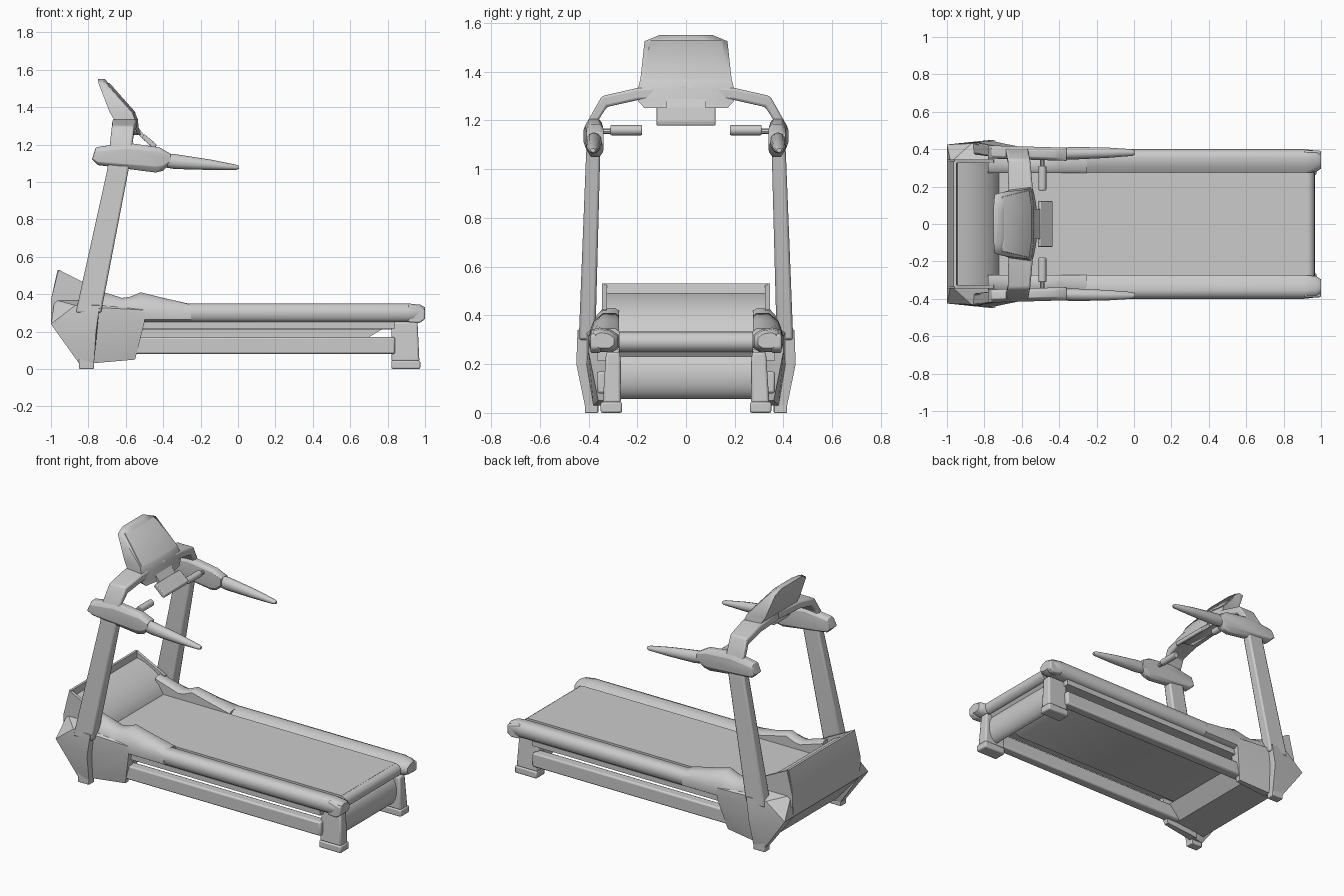
import bpy, bmesh, math

cube = bpy.data.objects.get("Cube")
if cube:
    bpy.data.objects.remove(cube, do_unlink=True)

grey = bpy.data.materials.new("light_grey")
grey.use_nodes = True
grey.diffuse_color = (0.6, 0.6, 0.6, 1)
grey.node_tree.nodes["Principled BSDF"].inputs["Base Color"].default_value = (0.6, 0.6, 0.6, 1)


def finish(name, bm, mirror=False, bevel=0, angle=35):
    bmesh.ops.recalc_face_normals(bm, faces=bm.faces)
    mesh = bpy.data.meshes.new(name)
    bm.to_mesh(mesh)
    bm.free()
    mesh.materials.append(grey)
    mesh.shade_smooth()
    mesh.set_sharp_from_angle(angle=math.radians(angle))
    obj = bpy.data.objects.new(name, mesh)
    bpy.context.collection.objects.link(obj)
    if bevel:
        mod = obj.modifiers.new("Bevel", 'BEVEL')
        mod.width, mod.segments, mod.limit_method = bevel, 2, 'ANGLE'
    if mirror:
        mod = obj.modifiers.new("Mirror", 'MIRROR')
        mod.use_axis = (False, True, False)
        mod.use_mirror_merge = False
    return obj


def loft(name, rings, **kw):
    """Skin a row of rings that have equal point counts, with capped ends."""
    bm = bmesh.new()
    rows = [[bm.verts.new(p) for p in ring] for ring in rings]
    n = len(rows[0])
    for a, b in zip(rows, rows[1:]):
        for i in range(n):
            j = (i + 1) % n
            bm.faces.new((a[i], a[j], b[j], b[i]))
    bm.faces.new(rows[0])
    bm.faces.new(rows[-1])
    return finish(name, bm, **kw)


def prism(name, profile, y0, y1, **kw):
    """Extrude an x-z outline between two y positions."""
    return loft(name, [[(x, y, z) for x, z in profile] for y in (y0, y1)], **kw)


def box(name, x0, x1, y0, y1, z0, z1, **kw):
    return prism(name, [(x0, z0), (x1, z0), (x1, z1), (x0, z1)], y0, y1, **kw)


def hull(name, points, **kw):
    bm = bmesh.new()
    for p in points:
        bm.verts.new(p)
    bmesh.ops.convex_hull(bm, input=bm.verts)
    junk = [v for v in bm.verts if not v.link_faces]
    bmesh.ops.delete(bm, geom=junk, context='VERTS')
    bmesh.ops.dissolve_limit(bm, angle_limit=0.02, verts=bm.verts, edges=bm.edges)
    return finish(name, bm, **kw)


def ellipse(cx, cz, rx, rz, n=16, start=0, sweep=math.tau):
    return [(cx + rx * math.cos(start + sweep * i / n), cz + rz * math.sin(start + sweep * i / n))
            for i in range(n + (sweep < 6))]


# Running deck with a shallow belly, and rear roller
prism("running_deck", [(-.74, .21), (.90, .21), (.93, .25), (.93, .333), (-.74, .333)], -.275, .275)
prism("deck_belly", [(-.70, .17), (.70, .17), (.77, .212), (-.70, .212)], -.265, .265)
prism("rear_roller", ellipse(.925, .291, .042, .042), -.275, .275)

# Side rails: inner slope, rounded outer edge, tapered ends
section = [(.272, .27), (.272, .318), (.31, .342), (.355, .35), (.385, .342), (.40, .31), (.395, .268),
           (.37, .25), (.30, .25)]
rings = [[(x, .335 + (y - .335) * s, .295 + (z - .295) * s) for y, z in section]
         for x, s in ((-.70, 1), (.91, 1), (.975, .88), (1.0, .62))]
loft("side_rail", rings, mirror=True, angle=50)
box("rail_skirt", -.60, .84, .27, .365, .215, .26, mirror=True)
hull("rail_end_cap", [(x, y, z) for x, z in ((.91, .345), (.91, .25), (.97, .245), (1, .265), (1, .32))
                      for y in (.35, .392)], mirror=True, bevel=.008)

# Lower frame, rear legs and feet
box("base_rail", -.62, .84, .30, .365, .08, .17, mirror=True, bevel=.01)
hull("rear_leg", [(x, y, z) for x, z, ys in ((.82, .04, (.267, .342)), (.97, .04, (.267, .342)),
     (.82, .25, (.27, .328)), (.96, .25, (.27, .328))) for y in ys], mirror=True, bevel=.01)
box("rear_foot", .82, .975, .262, .35, 0, .045, mirror=True, bevel=.008)
prism("rear_cross_panel", ellipse(.88, .155, .06, .097, 12, -math.pi / 2, math.pi), -.28, .28)

# Motor hood with a raised front lip and thin side wings
prism("motor_hood", [(-1, .24), (-1, .37), (-.965, .53), (-.95, .53), (-.945, .49), (-.89, .475),
                     (-.82, .44), (-.76, .39), (-.72, .33), (-.70, .2), (-.54, .17), (-.62, .08),
                     (-.84, .06)], -.335, .335, angle=40)
prism("hood_wing", [(-1, .30), (-1, .37), (-.96, .53), (-.87, .485), (-.75, .425), (-.72, .30)],
      .325, .345, mirror=True)

# Faceted shroud in front of each upright, and the slimmer body behind it
hull("upright_shroud", [(-1, .33, .24), (-1, .425, .24), (-.98, .33, .37), (-.87, .43, .34),
     (-.74, .445, .34), (-.76, .45, .2), (-.77, .415, .03), (-.85, .41, .03), (-.85, .36, .03),
     (-.77, .34, .03), (-.74, .33, .37)], mirror=True, angle=30)
hull("shroud_body", [(-.78, .34, .38), (-.78, .41, .33), (-.78, .41, .2), (-.78, .38, .03),
     (-.78, .33, .03), (-.50, .40, .25), (-.50, .40, .315), (-.53, .385, .2), (-.55, .36, .05),
     (-.55, .33, .05), (-.50, .33, .25), (-.62, .34, .37)], mirror=True, angle=50)

# Wavy fairing that blends the hood into each rail
loft("rail_fairing", [[(x, .274, .25), (x, .274, top - .012), (x, .29, top), (x, .34, top),
                       (x, .38, top * .5 + .17), (x, .401, .31), (x, .396, .265), (x, .37, .25)]
                      for x, top in ((-.78, .43), (-.70, .405), (-.62, .38), (-.58, .385), (-.52, .41),
                                     (-.40, .38), (-.25, .346))], mirror=True, angle=50)
box("front_foot", -.85, -.77, .36, .415, 0, .06, mirror=True, bevel=.004)

# Uprights that bend inward into the console arch
path = [(-.80, .068, .44, .30, .372, .30), (-.643, .057, .41, 1.06, .352, 1.06),
        (-.625, .06, .402, 1.20, .36, 1.20), (-.615, .06, .345, 1.30, .325, 1.255),
        (-.607, .065, .20, 1.333, .20, 1.283), (-.60, .065, 0, 1.345, 0, 1.29)]
loft("upright_and_arch", [[(x - w, yo, zo), (x + w, yo, zo), (x + w, yi, zi), (x - w, yi, zi)]
                          for x, w, yo, zo, yi, zi in path], mirror=True, bevel=.01)

# Armrest pods and tapering handles
pod = [(-.78, 1.12), (-.76, 1.185), (-.60, 1.21), (-.42, 1.185), (-.36, 1.15), (-.36, 1.10),
       (-.40, 1.06), (-.44, 1.05), (-.75, 1.09)]
hull("armrest_pod", [(x, y - .03 * (x + .6), 1.13 + (z - 1.13) * s)
                     for y, s in ((.345, .75), (.36, 1), (.395, 1), (.415, .6))
                     for x, z in pod], mirror=True, bevel=.006, angle=45)


def oval_ring(x, cy, cz, ry, rz):
    return [(x, y, z) for y, z in ellipse(cy, cz, ry, rz, 12)]


loft("side_handle", [oval_ring(-.42, .375, 1.118, .026, .035), oval_ring(-.34, .378, 1.109, .034, .04),
                     oval_ring(-.15, .381, 1.092, .028, .028), oval_ring(-.01, .382, 1.078, .018, .014),
                     oval_ring(.005, .382, 1.077, .010, .008)], mirror=True, angle=50)

# Inner grips on thin stems
prism("inner_grip", ellipse(-.49, 1.16, .021, .021), .18, .31, mirror=True, bevel=.004)
prism("grip_stem", ellipse(-.49, 1.155, .012, .012, 10), .30, .37, mirror=True)

# Console housing, screen plate and lower tray
levels = [(1.55, -.75, -.712, .11), (1.525, -.745, -.69, .17), (1.37, -.685, -.55, .187),
          (1.33, -.66, -.535, .197), (1.28, -.63, -.53, .197), (1.25, -.56, -.52, .17)]
loft("console_housing", [[(xb, -h * .93, z), (xf - .015, -h, z), (xf, -h * .5, z), (xf, h * .5, z),
                          (xf - .015, h, z), (xb, h * .93, z)] for z, xb, xf, h in levels], angle=70)
hull("console_screen", [(x + d - inset, s * y, z)
                        for x, y, z, inset in ((-.692, .145, 1.53, .012), (-.552, .178, 1.372, .012),
                                               (-.692, .085, 1.53, 0), (-.552, .093, 1.372, 0))
                        for s in (-1, 1) for d in (-.004, .004)], angle=60)
prism("console_tray", [(-.515, 1.235), (-.50, 1.255), (-.435, 1.20), (-.44, 1.18), (-.455, 1.18)],
      -.122, .122, bevel=.004)
prism("tray_bracket", [(-.58, 1.30), (-.54, 1.30), (-.49, 1.235), (-.51, 1.23)], -.08, .08)
